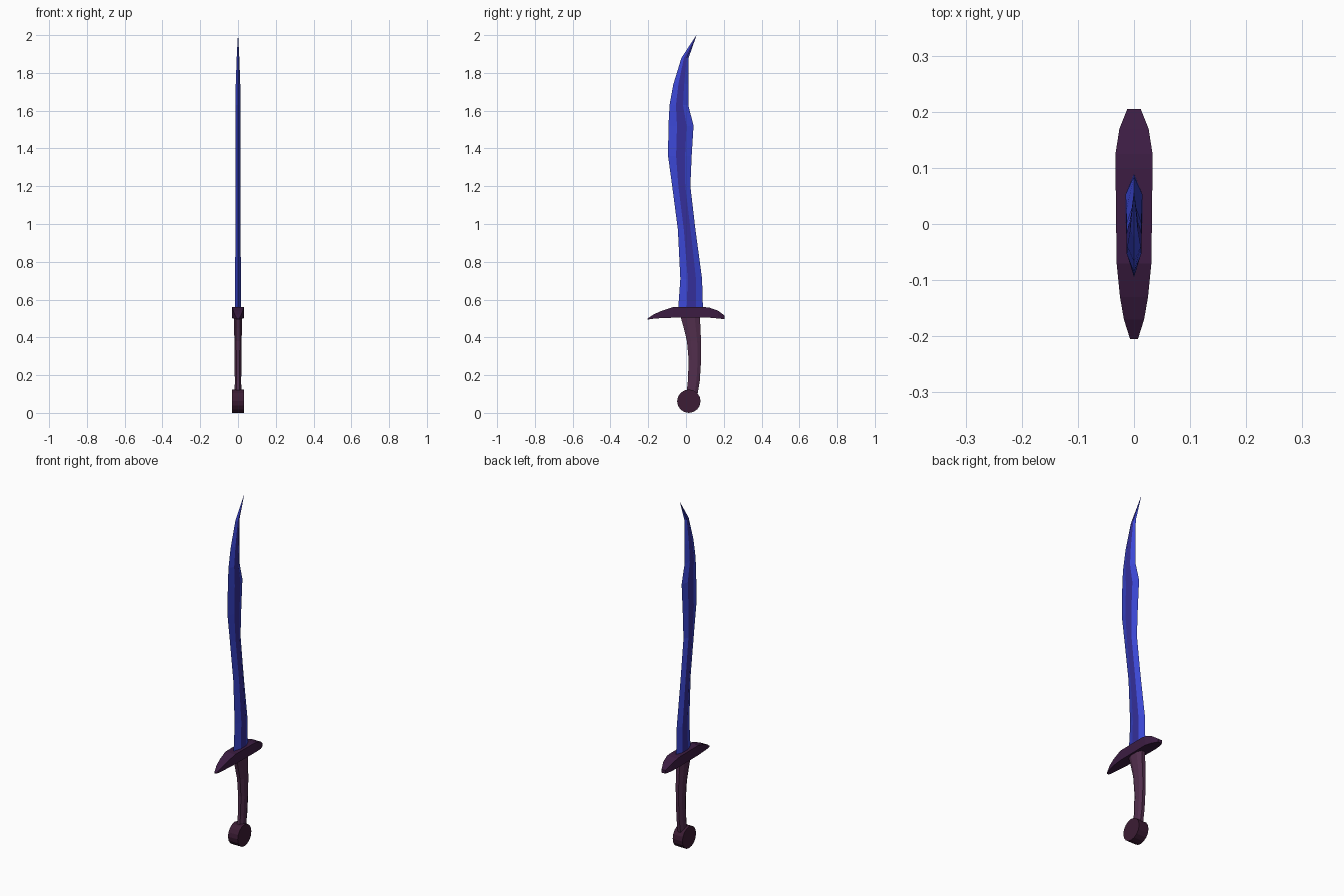
import bpy, bmesh, math

if "Cube" in bpy.data.objects:
    bpy.data.objects.remove(bpy.data.objects["Cube"])


def material(name, rgb):
    m = bpy.data.materials.new(name)
    m.diffuse_color = (*rgb, 1)
    m.use_nodes = True
    m.node_tree.nodes["Principled BSDF"].inputs["Base Color"].default_value = m.diffuse_color
    return m


BLUE = material("blade_blue", (0.045, 0.065, 0.68))
INDIGO = material("fuller_indigo", (0.035, 0.028, 0.32))
PLUM = material("guard_plum", (0.045, 0.012, 0.055))
MAUVE = material("grip_mauve", (0.085, 0.028, 0.075))
WINE = material("pommel_wine", (0.045, 0.012, 0.035))


def loft(name, rings, mats, stripe=lambda side: 0):
    """Skin a run of equal-length rings and cap the ends."""
    bm = bmesh.new()
    vs = [[bm.verts.new(p) for p in ring] for ring in rings]
    n = len(rings[0])
    for a, b in zip(vs, vs[1:]):
        for i in range(n):
            j = (i + 1) % n
            f = bm.faces.new((a[i], a[j], b[j], b[i]))
            f.material_index = stripe(i)
    bm.faces.new(vs[0][::-1])
    bm.faces.new(vs[-1])
    bmesh.ops.remove_doubles(bm, verts=bm.verts, dist=0.0002)
    bmesh.ops.recalc_face_normals(bm, faces=bm.faces)
    me = bpy.data.meshes.new(name)
    bm.to_mesh(me)
    bm.free()
    for m in mats:
        me.materials.append(m)
    ob = bpy.data.objects.new(name, me)
    bpy.context.collection.objects.link(ob)
    return ob


# Blade: z, back edge y, front edge y, half thickness
blade = [(0.54, -0.042, 0.09, 0.015), (0.71, -0.03, 0.085, 0.015),
         (0.97, -0.043, 0.05, 0.014), (1.20, -0.073, 0.023, 0.013),
         (1.36, -0.095, 0.03, 0.013), (1.52, -0.093, 0.04, 0.013),
         (1.63, -0.087, 0.012, 0.013), (1.74, -0.067, 0.012, 0.012),
         (1.88, -0.024, 0.014, 0.007), (2.0, 0.055, 0.056, 0.0005)]


def blade_ring(z, y0, y1, t):
    w = y1 - y0
    a, b = y0 + 0.34 * w, y0 + 0.72 * w
    return [(0, y0, z), (t, a, z), (t, b, z), (0, y1, z), (-t, b, z), (-t, a, z)]


loft("blade", [blade_ring(*s) for s in blade], [BLUE, INDIGO],
     lambda i: 1 if i in (1, 4) else 0)

# Crossguard: y, bottom z, top z, half width
guard = [(-0.205, 0.494, 0.499, 0.007), (-0.17, 0.499, 0.522, 0.018),
         (-0.13, 0.502, 0.54, 0.025), (-0.07, 0.504, 0.56, 0.031),
         (0.10, 0.504, 0.56, 0.033), (0.125, 0.504, 0.557, 0.033),
         (0.17, 0.50, 0.541, 0.026), (0.205, 0.496, 0.515, 0.012)]
loft("crossguard", [[(-w, y, b), (w, y, b), (w, y, t), (-w, y, t)]
                    for y, b, t, w in guard], [PLUM])

# Grip: z, back y, front y, half width, as chamfered eight-sided rings
grip = [(0.08, 0.0, 0.058, 0.018), (0.17, 0.01, 0.073, 0.017),
        (0.28, 0.014, 0.08, 0.018), (0.38, 0.005, 0.08, 0.019),
        (0.45, -0.012, 0.076, 0.021), (0.52, -0.032, 0.074, 0.023)]


def grip_ring(z, y0, y1, w):
    c, h = (y0 + y1) / 2, (y1 - y0) / 2
    quad = [(w * 0.5, -h), (w, -h * 0.45), (w, h * 0.45), (w * 0.5, h)]
    pts = quad + [(-x, y) for x, y in reversed(quad)]
    return [(x, c + y, z) for x, y in pts]


loft("grip", [grip_ring(*s) for s in grip], [MAUVE])

# Pommel: flat disc facing sideways
disc = [(0.015 + 0.062 * math.sin(a), 0.062 - 0.062 * math.cos(a))
        for a in (i * math.tau / 16 for i in range(16))]
loft("pommel", [[(x, y, z) for y, z in disc] for x in (-0.031, 0.031)], [WINE])
